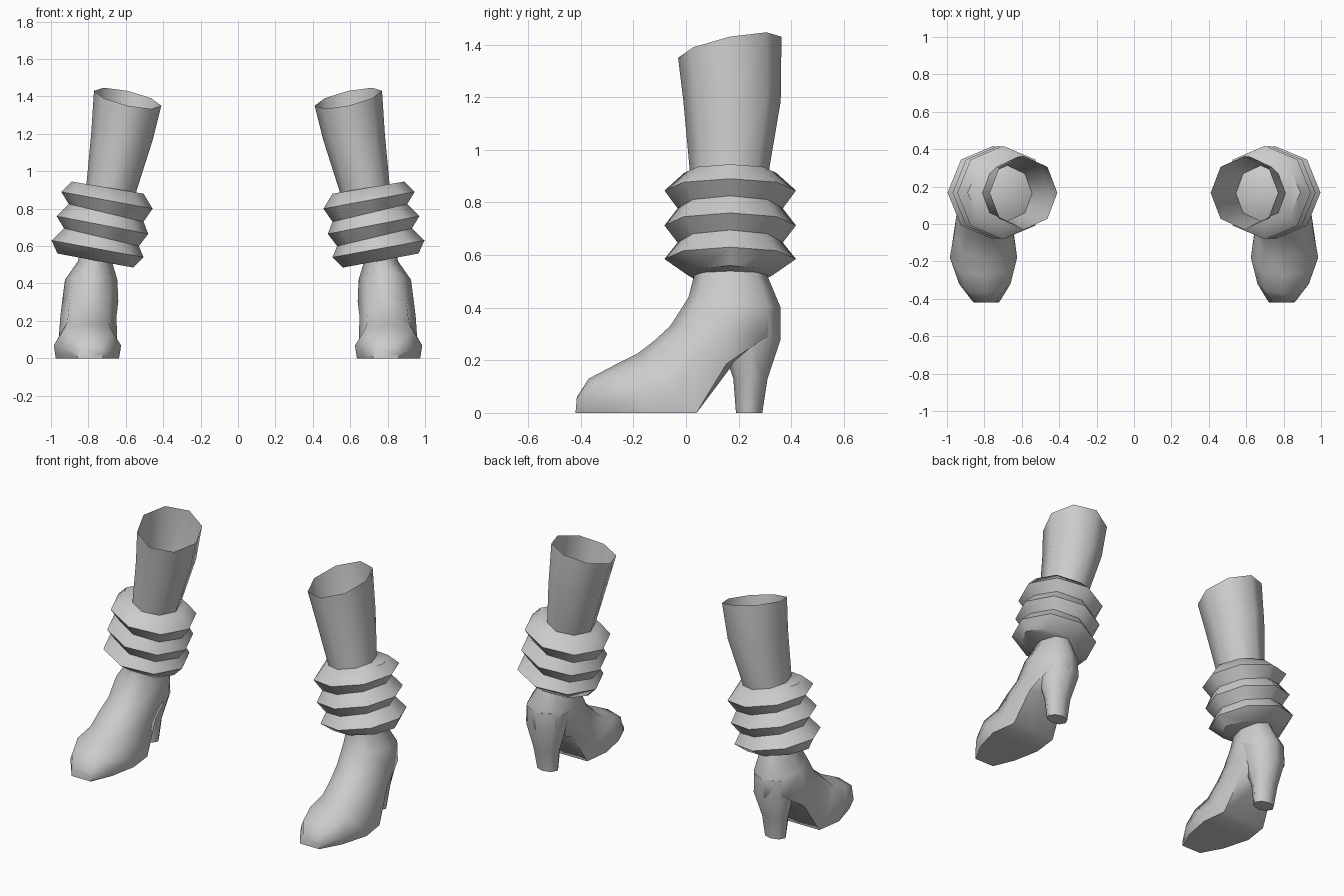
import bpy, bmesh, math

if "Cube" in bpy.data.objects:
    bpy.data.objects.remove(bpy.data.objects["Cube"])

grey = bpy.data.materials.new("light grey")
grey.diffuse_color = (0.6, 0.6, 0.6, 1)
grey.use_nodes = True
grey.node_tree.nodes["Principled BSDF"].inputs["Base Color"].default_value = grey.diffuse_color


def loft(name, rings, cap_start, cap_end, angle):
    """Skin a list of closed rings, then mirror to the other leg."""
    bm = bmesh.new()
    vr = [[bm.verts.new(p) for p in r] for r in rings]
    n = len(vr[0])
    for a, b in zip(vr, vr[1:]):
        for i in range(n):
            j = (i + 1) % n
            bm.faces.new((a[i], a[j], b[j], b[i]))
    if cap_start:
        bm.faces.new(vr[0][::-1])
    if cap_end:
        bm.faces.new(vr[-1])
    bmesh.ops.recalc_face_normals(bm, faces=bm.faces)
    me = bpy.data.meshes.new(name)
    bm.to_mesh(me)
    bm.free()
    me.materials.append(grey)
    ob = bpy.data.objects.new(name, me)
    bpy.context.collection.objects.link(ob)
    ob.modifiers.new("other leg", 'MIRROR').use_mirror_merge = False
    bpy.ops.object.select_all(action='DESELECT')
    ob.select_set(True)
    bpy.context.view_layer.objects.active = ob
    bpy.ops.object.shade_smooth_by_angle(angle=math.radians(angle))
    return ob


def octagon(x0, x1, y0, y1, zfun):
    """Eight-sided ring filling an x/y box, with height set by direction."""
    pts = []
    for k in range(8):
        c, s = math.cos(k * math.pi / 4), math.sin(k * math.pi / 4)
        pts.append(((x0 + x1) / 2 + c * (x1 - x0) / 2,
                    (y0 + y1) / 2 + s * (y1 - y0) / 2, zfun(c, s)))
    return pts


def tilt(z_in, z_out):
    return lambda c, s: (z_in + z_out) / 2 + c * (z_out - z_in) / 2


# Open lower leg with a slanted rim
loft("leg", [
    octagon(0.56, 0.815, 0.02, 0.305, tilt(0.84, 0.88)),
    octagon(0.455, 0.785, -0.01, 0.36, tilt(1.17, 1.20)),
    octagon(0.41, 0.77, -0.03, 0.363, lambda c, s: 1.39 + 0.04 * c + 0.04 * s),
], False, False, 50)

# Tilted cuff with three ridges: x in, z in, x out, z out, depth radius
cuff = [(0.56, 0.485, 0.965, 0.56, 0.16), (0.505, 0.54, 0.997, 0.63, 0.25),
        (0.53, 0.60, 0.93, 0.695, 0.20), (0.48, 0.665, 0.97, 0.76, 0.25),
        (0.505, 0.73, 0.905, 0.825, 0.20), (0.457, 0.80, 0.945, 0.89, 0.25),
        (0.505, 0.88, 0.89, 0.945, 0.175)]
loft("cuff", [octagon(xa, xb, 0.168 - r, 0.168 + r, tilt(za, zb))
              for xa, za, xb, zb, r in cuff], True, True, 50)


def section(x0, x1, top, low, f):
    """Boot cross-section from instep to sole; f flattens the sole side."""
    half = [(0, 1), (0.7, 0.86), (1, 0.5 - 0.12 * f),
            (0.7 + 0.24 * f, 0.14 * (1 - f)), (0, 0)]
    prof = half + [(-u, v) for u, v in half[3:0:-1]]
    return [((x0 + x1) / 2 + u * (x1 - x0) / 2,
             low[0] + v * (top[0] - low[0]),
             low[1] + v * (top[1] - low[1])) for u, v in prof]


# Boot swept from ankle to toe
loft("boot", [
    section(0.685, 0.845, (0.03, 0.58), (0.30, 0.58), 0),
    section(0.675, 0.855, (0.03, 0.52), (0.31, 0.52), 0),
    section(0.645, 0.925, (0.01, 0.44), (0.36, 0.40), 0),
    section(0.64, 0.94, (-0.06, 0.33), (0.36, 0.28), 0),
    section(0.65, 0.95, (-0.12, 0.275), (0.175, 0.18), 0.5),
    section(0.645, 0.96, (-0.185, 0.225), (0.04, 0.0), 1),
    section(0.625, 0.985, (-0.275, 0.18), (-0.12, 0.0), 1),
    section(0.66, 0.935, (-0.37, 0.13), (-0.29, 0.0), 1),
    section(0.72, 0.86, (-0.415, 0.06), (-0.42, 0.0), 1),
], True, True, 60)

# Tapered heel growing out of the back of the boot
loft("heel", [
    octagon(0.655, 0.915, 0.06, 0.36, lambda c, s: 0.39),
    octagon(0.66, 0.91, 0.13, 0.36, lambda c, s: 0.28),
    octagon(0.705, 0.875, 0.18, 0.31, lambda c, s: 0.13),
    octagon(0.72, 0.855, 0.19, 0.29, lambda c, s: 0.0),
], True, True, 60)
